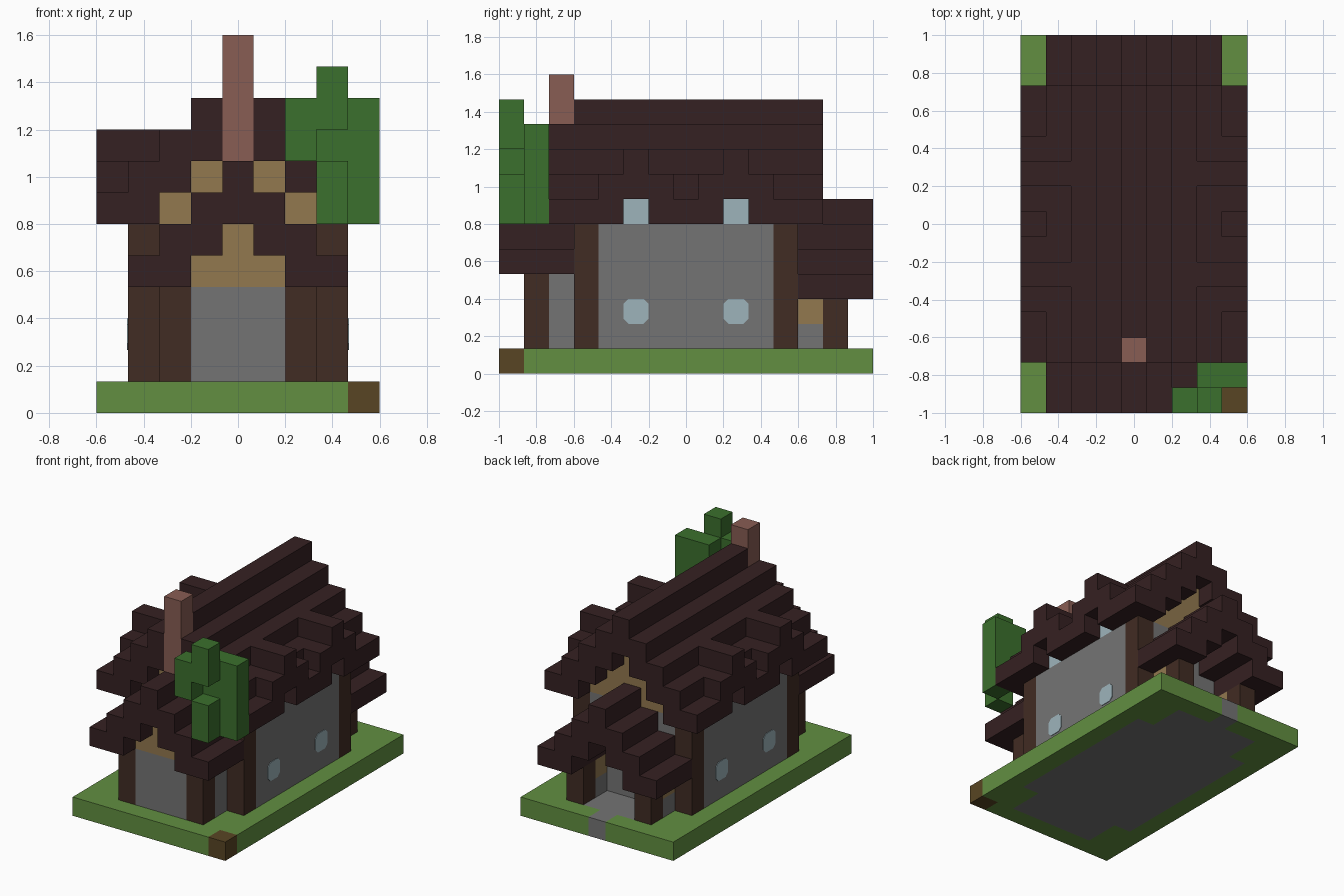
import bpy, bmesh, math
from mathutils import Vector

if "Cube" in bpy.data.objects:
    bpy.data.objects.remove(bpy.data.objects["Cube"])

U = 2 / 15                       # edge of one building block
ORIGIN = Vector((-0.6, -1.0, 0))


def material(name, *rgb):
    m = bpy.data.materials.new(name)
    m.use_nodes = True
    m.diffuse_color = (*rgb, 1)
    m.node_tree.nodes["Principled BSDF"].inputs["Base Color"].default_value = (*rgb, 1)
    return m


GRASS = material("grass green", 0.122, 0.275, 0.053)
LEAF = material("leaf green", 0.044, 0.162, 0.026)
BARK = material("bark brown", 0.098, 0.060, 0.017)
ROOF = material("roof dark brown", 0.036, 0.015, 0.016)
TIMBER = material("timber brown", 0.053, 0.025, 0.017)
PLASTER = material("gable tan", 0.287, 0.188, 0.078)
STONE = material("stone grey", 0.175, 0.175, 0.175)
BRICK = material("chimney brick", 0.246, 0.109, 0.087)
GLASS = material("window blue", 0.337, 0.456, 0.497)

parts = []


def block(xs, ys, zs):
    """Cells of a box; each argument is one index or an inclusive pair."""
    spans = [range(s, s + 1) if isinstance(s, int) else range(s[0], s[1] + 1)
             for s in (xs, ys, zs)]
    return {(x, y, z) for x in spans[0] for y in spans[1] for z in spans[2]}


def both_sides(cells):
    return cells | {(8 - x, y, z) for x, y, z in cells}


def part(name, cells, mats, rule=lambda c: 0):
    parts.append((name, cells, mats if isinstance(mats, list) else [mats], rule))


def stepped_roof(ys, low, rise, start):
    """Gable of stepped courses climbing from x = start to the ridge."""
    cells = set()
    for i in range(rise):
        x = start + i
        cells |= block((x, min(x + 1, 4)), ys, low + i)
    return both_sides(cells)


# Ground with stone footing, path and tree root
footing = (block((1, 7), (3, 11), 0) | block((2, 6), (1, 2), 0)
           | block((2, 6), (12, 13), 0) | block(4, 14, 0))
root = block(8, 0, 0)
part("ground", block((0, 8), (0, 14), 0), [GRASS, STONE, BARK],
     lambda c: 2 if c in root else int(c in footing))

# Main house
corners = block(1, 3, (1, 5)) | block(1, 11, (1, 5))
part("corner_posts", both_sides(corners), TIMBER)
part("house_walls", both_sides(block(1, (4, 10), (1, 5)))
     | block((2, 6), 3, (1, 5)) | block((2, 6), 11, (1, 5)), STONE)
gables = set()
for y in (3, 11):
    for step in range(3):
        gables |= block((2 + step, 6 - step), y, 6 + step)
part("house_gables", gables, PLASTER)

# Main roof with two dormers on each side
panes = both_sides(block(1, 5, 6) | block(1, 9, 6))
chimney = block(4, 2, (8, 11))
dormers = set()
for y in (5, 9):
    dormers |= block(0, (y - 1, y + 1), 7) | block((0, 1), y, 8)
openings = both_sides(block((0, 1), 5, 6) | block((0, 1), 9, 6))
part("main_roof", stepped_roof((2, 12), 6, 5, 0) - openings - chimney, ROOF)
part("dormer_roofs", both_sides(dormers), ROOF)
part("dormer_windows", panes, GLASS)
part("chimney", chimney, BRICK)

# Front porch
part("front_porch_posts", both_sides(block(2, 1, (1, 3))), TIMBER)
part("front_porch_walls", block((3, 5), 1, (1, 3)) | both_sides(block(2, 2, (1, 3))), STONE)
part("front_porch_gable", block((3, 5), 1, 4) | block(4, 1, 5), PLASTER)
part("front_porch_roof", stepped_roof((0, 2), 4, 4, 1), ROOF)

# Back porch, open at the rear
part("back_porch_posts", both_sides(block(2, 13, (1, 2))), TIMBER)
part("back_porch_walls", both_sides(block(2, 12, 1)), STONE)
part("back_porch_trim", both_sides(block(2, 12, 2)), PLASTER)
part("back_porch_roof", stepped_roof((12, 14), 3, 4, 1), ROOF)

# Tree foliage
part("foliage", block(7, 0, (6, 7)) | block(7, 0, (9, 10)) | block(6, 0, (8, 9))
     | block(8, 1, (6, 9)) | block(7, 1, (8, 9)), LEAF)

occupied = set().union(*(p[1] for p in parts))


def build(name, cells, mats, rule):
    """Mesh of the cells' exposed faces."""
    bm = bmesh.new()
    for cell in sorted(cells):
        centre = Vector(cell) + Vector((0.5, 0.5, 0.5))
        for axis in range(3):
            for sign in (-1, 1):
                n = Vector((0, 0, 0))
                n[axis] = sign
                if tuple(int(a + b) for a, b in zip(cell, n)) in occupied:
                    continue
                a = Vector((0, 0, 0))
                a[(axis + 1) % 3] = 0.5
                b = n.cross(a)
                mid = centre + n / 2
                ring = [mid + a + b, mid - a + b, mid - a - b, mid + a - b]
                face = bm.faces.new([bm.verts.new(ORIGIN + p * U) for p in ring])
                face.material_index = rule(cell)
    bmesh.ops.remove_doubles(bm, verts=bm.verts, dist=0.001)
    finish(name, bm, mats)


def finish(name, bm, mats):
    mesh = bpy.data.meshes.new(name)
    bm.to_mesh(mesh)
    bm.free()
    for m in mats:
        mesh.materials.append(m)
    bpy.context.collection.objects.link(bpy.data.objects.new(name, mesh))


for p in parts:
    build(*p)

# Wall windows: thin panes with clipped corners
bm = bmesh.new()
half, clip = U / 2, U * 0.3
for side in (-1, 1):
    for y in (5.5, 9.5):
        centre = ORIGIN + Vector((4.5 + side * 3.5, y, 2.5)) * U
        ring = []
        for i in range(4):
            t = i * math.pi / 2
            for p, q in ((half, -clip), (half, clip)):
                ring.append(bm.verts.new(centre + Vector((
                    0, p * math.cos(t) - q * math.sin(t), p * math.sin(t) + q * math.cos(t)))))
        face = bm.faces.new(ring)
        out = bmesh.ops.extrude_face_region(bm, geom=[face])
        moved = [v for v in out["geom"] if isinstance(v, bmesh.types.BMVert)]
        bmesh.ops.translate(bm, verts=moved, vec=(side * 0.004, 0, 0))
bmesh.ops.recalc_face_normals(bm, faces=bm.faces)
finish("wall_windows", bm, [GLASS])
